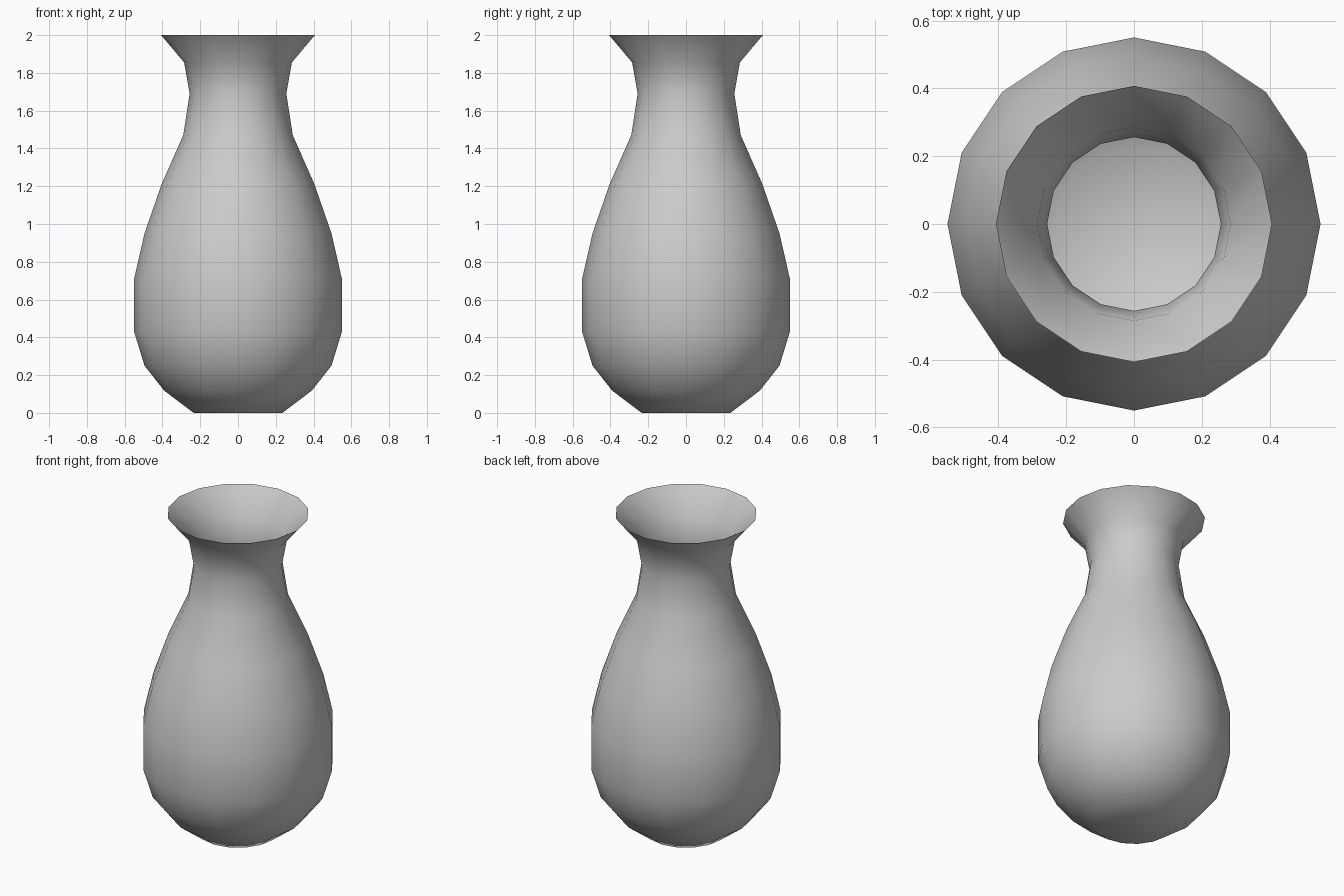
import bpy, bmesh
from math import cos, sin, tau

if "Cube" in bpy.data.objects:
    bpy.data.objects.remove(bpy.data.objects["Cube"])

SIDES = 16
# radius, height from foot to flared lip
PROFILE = [(0.235, 0.0), (0.39, 0.117), (0.495, 0.25), (0.55, 0.43),
           (0.55, 0.71), (0.495, 0.95), (0.405, 1.21), (0.29, 1.47),
           (0.256, 1.69), (0.285, 1.855), (0.407, 2.0)]

# thin single-walled vase, open at the top
bm = bmesh.new()
rings = [[bm.verts.new((r * cos(tau * i / SIDES), r * sin(tau * i / SIDES), z))
          for i in range(SIDES)] for r, z in PROFILE]
for low, high in zip(rings, rings[1:]):
    for i in range(SIDES):
        j = (i + 1) % SIDES
        bm.faces.new((low[i], low[j], high[j], high[i]))

# closed base, fanned from the centre
centre = bm.verts.new((0, 0, 0))
for i in range(SIDES):
    bm.faces.new((centre, rings[0][(i + 1) % SIDES], rings[0][i]))

for face in bm.faces:
    face.smooth = True
mesh = bpy.data.meshes.new("vase")
bm.to_mesh(mesh)
bm.free()
vase = bpy.data.objects.new("vase", mesh)
bpy.context.collection.objects.link(vase)
